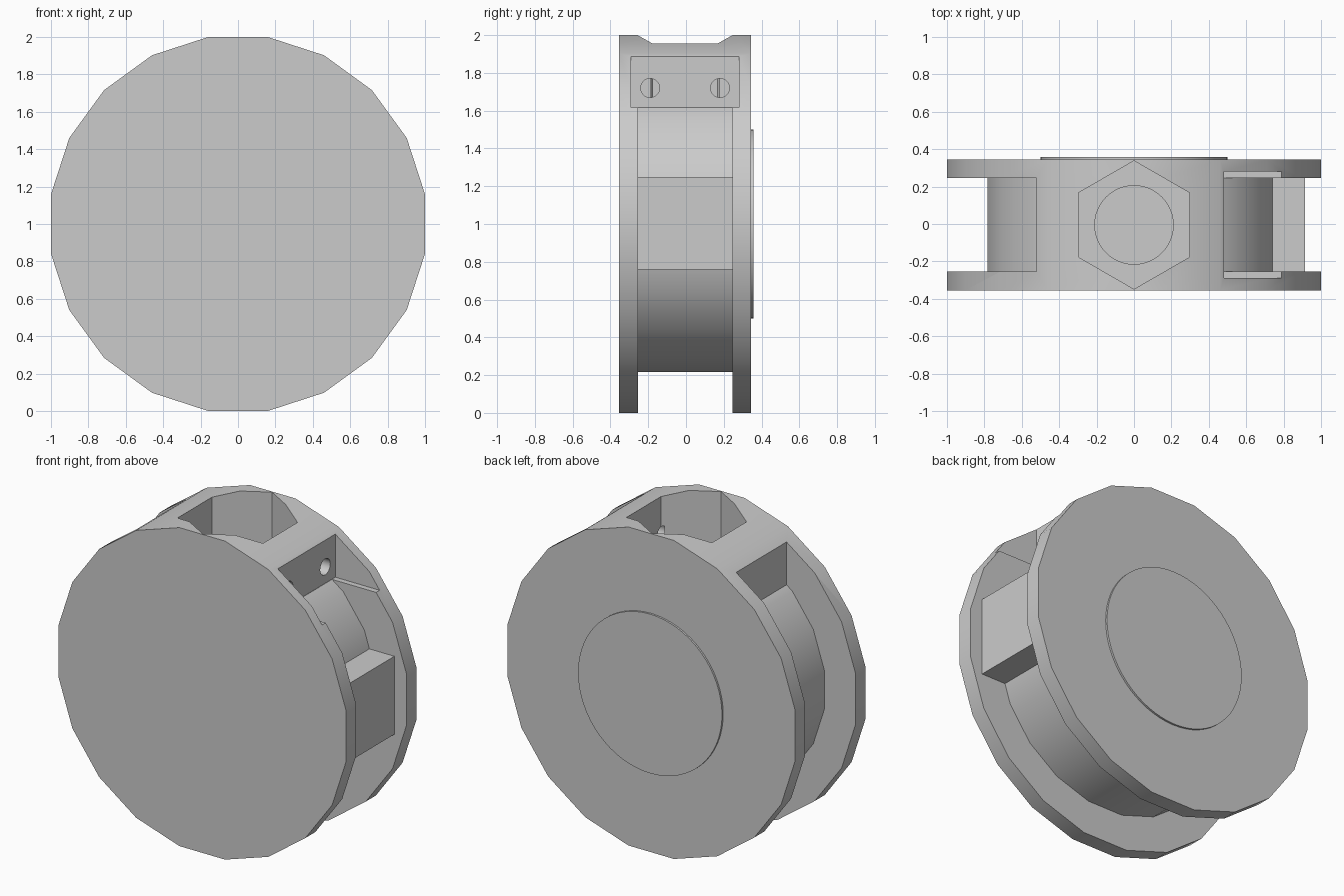
import bpy, bmesh
from math import pi, radians
from mathutils import Matrix, Vector

if "Cube" in bpy.data.objects:
    bpy.data.objects.remove(bpy.data.objects["Cube"])

grey = bpy.data.materials.new("plain grey")
grey.use_nodes = True
GREY = (0.6, 0.6, 0.6, 1)
grey.diffuse_color = GREY
grey.node_tree.nodes["Principled BSDF"].inputs["Base Color"].default_value = GREY

SIDES = 20
MID_Y = -0.005          # middle of the groove


def finish(name, bm):
    mesh = bpy.data.meshes.new(name)
    bm.to_mesh(mesh)
    bm.free()
    mesh.materials.append(grey)
    obj = bpy.data.objects.new(name, mesh)
    bpy.context.collection.objects.link(obj)
    return obj


def box(name, low, high):
    low, high = Vector(low), Vector(high)
    bm = bmesh.new()
    bmesh.ops.create_cube(bm, size=1, matrix=Matrix.Translation((low + high) / 2)
                          @ Matrix.Diagonal((*(high - low), 1)))
    return finish(name, bm)


def prism(name, radius, start, end, sides, spin=0):
    """Regular prism running from one point to another."""
    start, end = Vector(start), Vector(end)
    axis = end - start
    bm = bmesh.new()
    turn = axis.to_track_quat("Z", "Y").to_matrix().to_4x4()
    bmesh.ops.create_cone(bm, cap_ends=True, segments=sides, radius1=radius,
                          radius2=radius, depth=axis.length,
                          matrix=Matrix.Translation((start + end) / 2) @ turn
                          @ Matrix.Rotation(spin, 4, "Z"))
    return finish(name, bm)


def cut(target, *cutters):
    """Subtract each cutter from the target, then discard it."""
    bpy.context.view_layer.objects.active = target
    for cutter in cutters:
        cutter.hide_render = True
        mod = target.modifiers.new("cut", "BOOLEAN")
        mod.operation = "DIFFERENCE"
        mod.solver = "EXACT"
        mod.object = cutter
        bpy.ops.object.modifier_apply(modifier=mod.name)
        bpy.data.objects.remove(cutter)


def smooth(obj):
    bpy.ops.object.select_all(action="DESELECT")
    obj.select_set(True)
    bpy.context.view_layer.objects.active = obj
    bpy.ops.object.shade_smooth_by_angle(angle=radians(30))


# Wheel body, with a flat edge at the top and bottom
half = pi / SIDES
body = prism("wheel_body", 1.0125, (0, -0.355, 1), (0, 0.345, 1), SIDES, half)

# Groove between the flanges, leaving the hub, top block and side block
groove = prism("groove_cutter", 1.4, (0, -0.255, 1), (0, 0.245, 1), SIDES, half)
cut(groove,
    prism("hub_keep", 0.792, (0, -1, 1), (0, 1, 1), SIDES, half),
    box("top_keep", (-0.52, -1, 1), (0.482, 1, 3)),
    box("side_keep", (0, -1, 0.76), (0.915, 1, 1.25)))
cut(body, groove)

# Shallow recess widening the groove beside the top block
cut(body, box("recess_cutter", (0.48, -0.29, 1.617), (1.5, 0.28, 2.5)))

# Six-sided pocket in the top with a round bore below it
cut(body,
    prism("pocket_cutter", 0.343, (0, MID_Y, 1.5), (0, MID_Y, 2.5), 6),
    prism("bore_cutter", 0.21, (0, MID_Y, 1.0), (0, MID_Y, 1.7), 48))

# Two pin holes in the wall of the top block
for y in (MID_Y - 0.185, MID_Y + 0.185):
    cut(body, prism("pin_hole_cutter", 0.05, (0.28, y, 1.72), (0.7, y, 1.72), 32))
smooth(body)

# Low round boss on the back
smooth(prism("back_boss", 0.5, (0, 0.3, 1), (0, 0.357, 1), 64))
